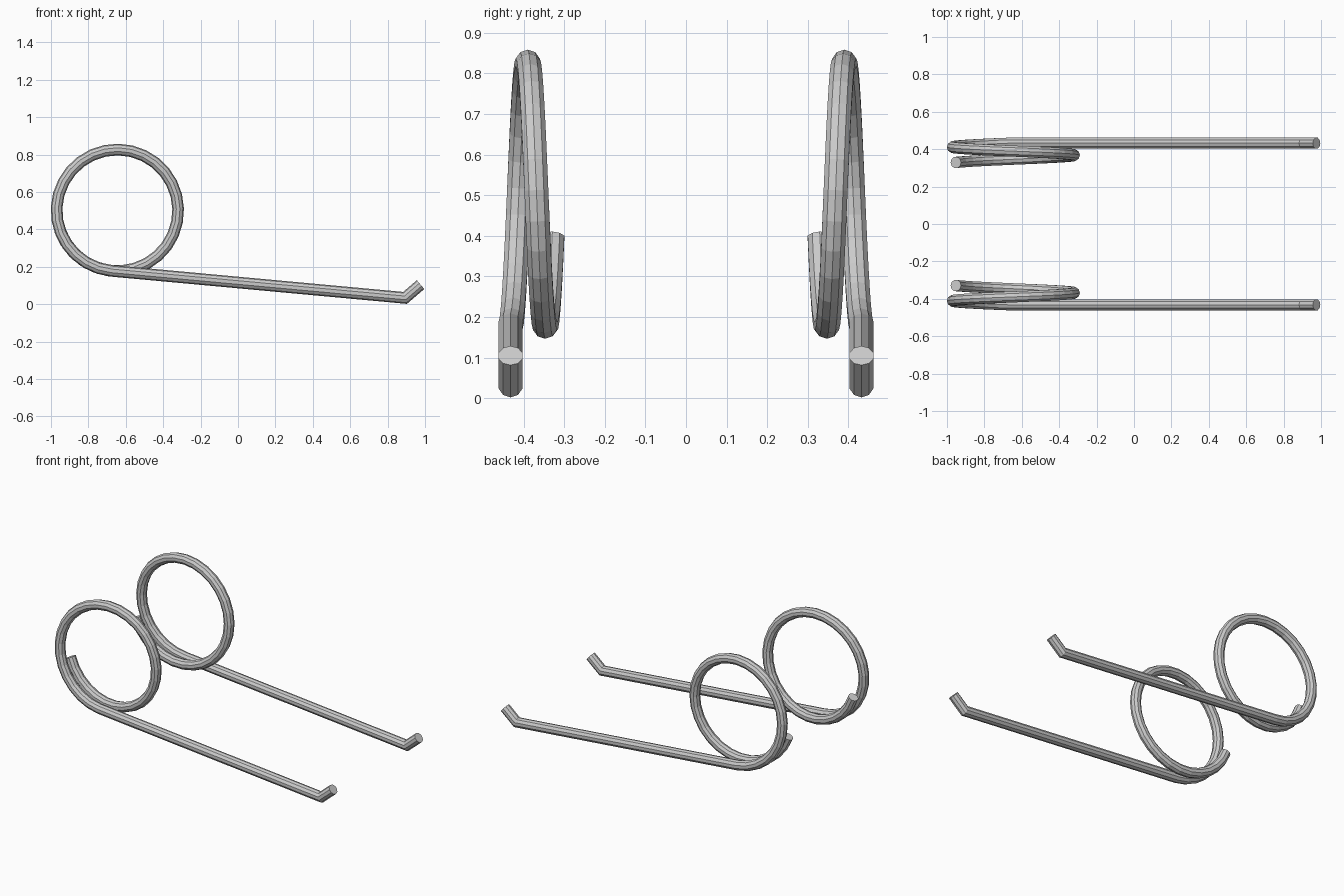
import bpy, bmesh, math
from mathutils import Vector

if "Cube" in bpy.data.objects:
    bpy.data.objects.remove(bpy.data.objects["Cube"])

SIDES, TUBE_R = 10, 0.031
CX, CZ, COIL_R = -0.645, 0.502, 0.325
START, SWEEP, STEPS = math.radians(264.8), math.radians(426), 34
Y_OUT, Y_IN = 0.432, 0.329


def wire_path(side):
    """Bent tip, straight arm, then a helical coil winding inward."""
    pts = [Vector((0.976, side * Y_OUT, 0.105)), Vector((0.893, side * Y_OUT, 0.034))]
    for i in range(STEPS + 1):
        t = i / STEPS
        a = START - SWEEP * t
        y = Y_OUT + (Y_IN - Y_OUT) * t
        pts.append(Vector((CX + COIL_R * math.cos(a), side * y, CZ + COIL_R * math.sin(a))))
    return pts


def sweep_wire(name, pts):
    bm = bmesh.new()
    rings = []
    for i, p in enumerate(pts):
        d_in = (p - pts[max(i - 1, 0)]).normalized()
        d_out = (pts[min(i + 1, len(pts) - 1)] - p).normalized()
        tangent = (d_in + d_out).normalized()
        # widen the section at bends so the wire keeps its thickness
        miter = 1 / max(0.5, tangent.dot(d_out if d_out.length else d_in))
        normal = tangent.cross(Vector((0, 1, 0))).normalized()
        across = normal.cross(tangent).normalized()
        rings.append([bm.verts.new(p + TUBE_R * (across * math.cos(a) + normal * miter * math.sin(a)))
                      for a in (2 * math.pi * (k + 0.5) / SIDES for k in range(SIDES))])
    for r, s in zip(rings, rings[1:]):
        for k in range(SIDES):
            n = (k + 1) % SIDES
            bm.faces.new((r[k], r[n], s[n], s[k]))
    bm.faces.new(rings[0])
    bm.faces.new(rings[-1])
    bmesh.ops.recalc_face_normals(bm, faces=bm.faces)
    mesh = bpy.data.meshes.new(name)
    bm.to_mesh(mesh)
    bm.free()
    bpy.context.collection.objects.link(bpy.data.objects.new(name, mesh))


# Mirrored pair of coiled wires
sweep_wire("front_coil_wire", wire_path(-1))
sweep_wire("back_coil_wire", wire_path(1))
